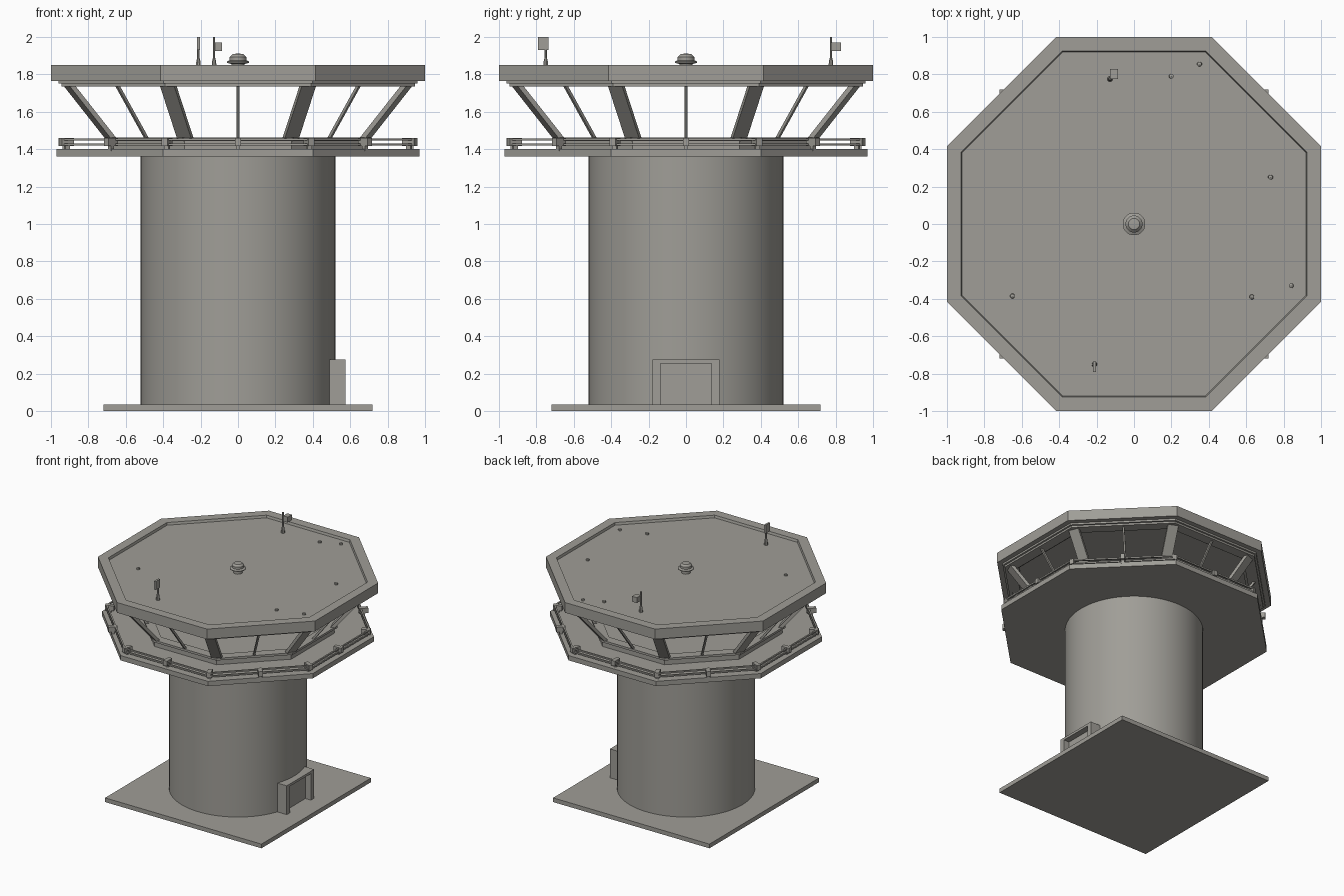
import bpy, bmesh, math
from mathutils import Vector, Matrix

if "Cube" in bpy.data.objects:
    bpy.data.objects.remove(bpy.data.objects["Cube"])

grey = bpy.data.materials.new("concrete_grey")
grey.diffuse_color = (0.35, 0.34, 0.31, 1)
grey.use_nodes = True
grey.node_tree.nodes["Principled BSDF"].inputs["Base Color"].default_value = grey.diffuse_color
OCT = math.cos(math.pi / 8)


def finish(name, bm, smooth=False):
    bmesh.ops.recalc_face_normals(bm, faces=bm.faces)
    me = bpy.data.meshes.new(name)
    bm.to_mesh(me)
    bm.free()
    me.materials.append(grey)
    ob = bpy.data.objects.new(name, me)
    bpy.context.collection.objects.link(ob)
    if smooth:
        bpy.ops.object.select_all(action='DESELECT')
        ob.select_set(True)
        bpy.context.view_layer.objects.active = ob
        bpy.ops.object.shade_smooth_by_angle(angle=math.radians(35))
    return ob


def lathe(name, profile, n=8, at=(0, 0), closed=False, smooth=False):
    """Turn an (apothem, z) profile into an n-sided solid or ring."""
    bm = bmesh.new()
    k = 1 / math.cos(math.pi / n)
    rows = []
    for r, z in profile:
        if r == 0:
            rows.append([bm.verts.new((at[0], at[1], z))] * n)
        else:
            rows.append([bm.verts.new((at[0] + r * k * math.cos((i + .5) * math.tau / n),
                                       at[1] + r * k * math.sin((i + .5) * math.tau / n), z))
                         for i in range(n)])
    pairs = list(zip(rows, rows[1:])) + ([(rows[-1], rows[0])] if closed else [])
    for a, b in pairs:
        for i in range(n):
            j = (i + 1) % n
            bm.faces.new(list(dict.fromkeys((a[i], a[j], b[j], b[i]))))
    return finish(name, bm, smooth)


def ring(name, r0, r1, z0, z1):
    return lathe(name, [(r0, z0), (r1, z0), (r1, z1), (r0, z1)], closed=True)


def add_box(bm, x0, x1, y0, y1, z0, z1, turn=0):
    m = (Matrix.Rotation(turn, 4, 'Z')
         @ Matrix.Translation(((x0 + x1) / 2, (y0 + y1) / 2, (z0 + z1) / 2))
         @ Matrix.Diagonal((x1 - x0, y1 - y0, z1 - z0, 1)))
    bmesh.ops.create_cube(bm, size=1, matrix=m)


def box(name, *dims):
    bm = bmesh.new()
    add_box(bm, *dims)
    return finish(name, bm)


def leaning_posts(name, start, r0, z0, r1, z1, wide, deep):
    """Eight posts leaning outward, horizontal ends, spaced by 45 degrees."""
    bm = bmesh.new()
    for i in range(8):
        rot = Matrix.Rotation(start + i * math.pi / 4, 3, 'Z')
        ends = [[bm.verts.new(rot @ Vector((r + a * deep / 2, b * wide / 2, z)))
                 for a, b in ((-1, -1), (1, -1), (1, 1), (-1, 1))]
                for r, z in ((r0, z0), (r1, z1))]
        bm.faces.new(ends[0])
        bm.faces.new(ends[1])
        for k in range(4):
            j = (k + 1) % 4
            bm.faces.new((ends[0][k], ends[0][j], ends[1][j], ends[1][k]))
    return finish(name, bm)


# Ground plate and round shaft
box("base_plate", -.72, .72, -.72, .72, 0, .035)
lathe("shaft", [(0, .03), (.52, .03), (.52, 1.37), (0, 1.37)], n=64, smooth=True)

# Doorway with projecting frame
bm = bmesh.new()
add_box(bm, .46, .575, -.18, -.137, .03, .275)
add_box(bm, .46, .575, .137, .18, .03, .275)
add_box(bm, .46, .575, -.137, .137, .255, .275)
finish("door_frame", bm)
box("door", .47, .525, -.137, .137, .03, .255)

# Walkway deck and window sill
lathe("deck", [(0, 1.36), (.97, 1.36), (.97, 1.40), (0, 1.40)])
ring("sill_wall", .64, .69, 1.39, 1.45)
ring("sill_cap", .635, .71, 1.445, 1.463)

# Railing: two rails, corner posts, middle posts
for i, z in enumerate((1.425, 1.452)):
    ring("rail_%d" % i, .932, .944, z - .006, z + .006)
bm = bmesh.new()
for i in range(16):
    turn = i * math.pi / 8
    r = (.925, .99, .96, .99)[i % 4]
    add_box(bm, r - .012, r + .012, -.012, .012, 1.39, 1.46, turn)
    add_box(bm, r - .035, r + .035, -.017, .017, 1.418, 1.46, turn)
finish("rail_posts", bm)

# Cab pillars and window mullions
leaning_posts("pillars", math.pi / 8, .725, 1.445, .985, 1.75, .082, .034)
leaning_posts("mullions", 0, .685, 1.45, .92, 1.75, .014, .022)

# Window header and roof with raised rim
ring("window_header", .86, .945, 1.735, 1.752)
ring("header_step", .84, .96, 1.75, 1.768)
lathe("roof", [(0, 1.765), (1, 1.765), (1, 1.85), (.925, 1.85), (.92, 1.83), (0, 1.83)])

# Roof beacon
lathe("beacon", [(0, 1.825), (.035, 1.825), (.035, 1.855), (.06, 1.862), (.06, 1.868),
                 (.045, 1.875), (.045, 1.893), (.03, 1.908), (0, 1.912)],
      n=20, smooth=True)

# Antennas
for name, x, y, top in (("front_mast", -.212, -.75, 2.0), ("rear_mast", -.128, .775, 2.0)):
    lathe(name, [(0, 1.825), (.014, 1.825), (.011, 1.87), (.006, 1.89), (.006, top), (0, top)],
          n=8, at=(x, y))
box("front_antenna_panel", -.22, -.204, -.79, -.735, 1.93, 2.0)
box("rear_antenna_box", -.128, -.085, .775, .83, 1.925, 1.97)

# Small roof vents
for i, (x, y) in enumerate(((.2, .79), (.35, .855), (.73, .25),
                            (.63, -.39), (.84, -.33), (-.65, -.385))):
    lathe("vent_%d" % i, [(0, 1.825), (.013, 1.825), (.011, 1.842), (0, 1.847)],
          n=8, at=(x, y))
